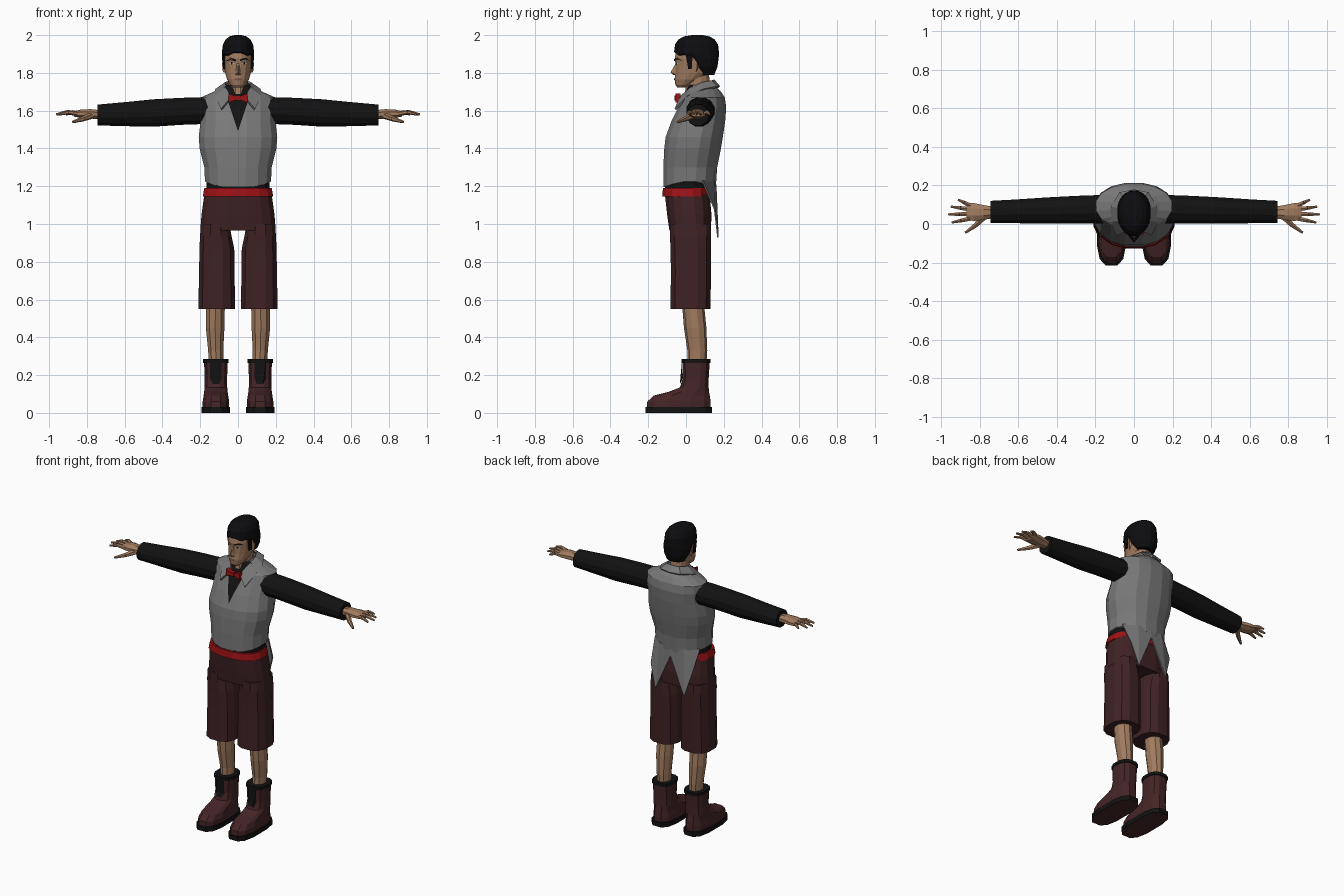
import bpy, bmesh, math
from mathutils import Vector
from mathutils.bvhtree import BVHTree

if "Cube" in bpy.data.objects:
    bpy.data.objects.remove(bpy.data.objects["Cube"])


def material(name, r, g, b):
    m = bpy.data.materials.new(name)
    m.use_nodes = True
    m.diffuse_color = (r, g, b, 1)
    node = m.node_tree.nodes["Principled BSDF"]
    node.inputs["Base Color"].default_value = (r, g, b, 1)
    node.inputs["Roughness"].default_value = 0.9
    return m


SKIN = material("skin", 0.36, 0.2, 0.115)
GREY = material("vest grey", 0.19, 0.19, 0.19)
BLACK = material("black cloth", 0.006, 0.006, 0.006)
HAIR = material("black hair", 0.004, 0.004, 0.005)
MAROON = material("maroon trousers", 0.05, 0.016, 0.018)
LEATHER = material("boot leather", 0.058, 0.018, 0.02)
RED = material("red silk", 0.34, 0.006, 0.008)
WHITE = material("eye white", 0.55, 0.52, 0.48)
LIPS = material("lips", 0.24, 0.1, 0.07)


def finish(name, bm, *mats):
    bmesh.ops.recalc_face_normals(bm, faces=bm.faces)
    me = bpy.data.meshes.new(name)
    bm.to_mesh(me)
    bm.free()
    for m in mats:
        me.materials.append(m)
    ob = bpy.data.objects.new(name, me)
    bpy.context.collection.objects.link(ob)
    return ob


def loft(rows, n=12, power=2.0, side=1, axis="z"):
    """Stack rings; a row is (height, centre a, half width a, low b, high b)."""
    bm = bmesh.new()
    rings = []
    top = math.cos(math.pi / n) ** (2 / power)
    for h, ca, ha, b0, b1 in rows:
        ring = []
        for i in range(n):
            t = 2 * math.pi * (i + 0.5) / n
            u, w = [math.copysign(abs(f(t)) ** (2 / power), f(t)) / top
                    for f in (math.cos, math.sin)]
            a, b = ca + ha * u, (b0 + b1) / 2 + (b1 - b0) / 2 * w
            p = (a, b, h) if axis == "z" else (h, a, b)
            ring.append(bm.verts.new((p[0] * side, p[1], p[2])))
        rings.append(ring)
    for lo, hi in zip(rings, rings[1:]):
        for i in range(n):
            j = (i + 1) % n
            bm.faces.new((lo[i], lo[j], hi[j], hi[i]))
    bm.faces.new(rings[0])
    bm.faces.new(rings[-1])
    return bm


def hull(name, points, mat):
    bm = bmesh.new()
    bmesh.ops.convex_hull(bm, input=[bm.verts.new(p) for p in points])
    return finish(name, bm, mat)


def plate(name, outline, target, mat, lift=0.004):
    """Thin patch of (x, z) points dropped onto the front of a target."""
    tree = BVHTree.FromObject(target, bpy.context.evaluated_depsgraph_get())
    bm = bmesh.new()
    verts = []
    for x, z in outline:
        hit = tree.ray_cast(Vector((x, -1, z)), Vector((0, 1, 0)))[0]
        verts.append(bm.verts.new((x, (hit.y if hit else 0) - lift, z)))
    face = bm.faces.new(verts)
    if face.normal.dot((0, -1, 0)) < 0:
        face.normal_flip()
    bmesh.ops.triangulate(bm, faces=[face])
    return finish(name, bm, mat)


def rod(name, path, radii, mat, sides=6):
    bm = bmesh.new()
    for a, b, ra, rb in zip(path, path[1:], radii, radii[1:]):
        a, b = Vector(a), Vector(b)
        m = (b - a).to_track_quat("Z", "Y").to_matrix().to_4x4()
        m.translation = (a + b) / 2
        bmesh.ops.create_cone(bm, cap_ends=True, segments=sides, radius1=ra,
                              radius2=rb, depth=(b - a).length, matrix=m)
    return finish(name, bm, mat)


# Vest, with the shirt showing in a V at the chest
bm = loft([(1.195, 0, .175, -.12, .158), (1.3, 0, .178, -.12, .165),
           (1.4, 0, .203, -.115, .185), (1.46, 0, .208, -.108, .195),
           (1.55, 0, .197, -.075, .208), (1.62, 0, .2, -.04, .213),
           (1.67, 0, .197, -.018, .205), (1.7, 0, .13, .0, .185),
           (1.735, 0, .07, .01, .15)], n=16, power=2.2)
for v in bm.verts:
    if v.co.z < 1.2:
        v.co.z += 0.03 * (abs(v.co.x) / 0.175) ** 3
SLOPE, VEE = 0.33, 1.49
for s in (1, -1):
    bmesh.ops.bisect_plane(bm, geom=bm.verts[:] + bm.edges[:] + bm.faces[:],
                           plane_co=(0, 0, VEE), plane_no=(s, 0, -SLOPE))
for f in bm.faces:
    c = f.calc_center_median()
    if c.y < 0.03 and abs(c.x) < SLOPE * (c.z - VEE):
        f.material_index = 1
finish("vest", bm, GREY, BLACK)

# Shirt waist, sash and hips
finish("shirt_waist", loft([(1.17, 0, .168, -.112, .13), (1.25, 0, .168, -.112, .14)],
                           n=16, power=2.2), BLACK)
finish("sash", loft([(1.145, 0, .187, -.126, .13), (1.19, 0, .178, -.122, .128)],
                    n=16, power=2.3), RED)
finish("trouser_hips", loft([(.965, 0, .2, -.088, .132), (1.05, 0, .193, -.1, .135),
                             (1.16, 0, .178, -.112, .125)], n=16, power=2.6), MAROON)

# Collar: half a strip, mirrored and thickened
inner = [(0, .15, 1.765), (.045, .135, 1.76), (.07, .08, 1.75), (.065, .02, 1.72), (.035, -.035, 1.675)]
outer = [(0, .18, 1.73), (.075, .165, 1.73), (.12, .09, 1.715), (.125, .01, 1.68), (.09, -.06, 1.61)]
bm = bmesh.new()
a, b = [[bm.verts.new(p) for p in row] for row in (inner, outer)]
for i in range(len(a) - 1):
    bm.faces.new((a[i], b[i], b[i + 1], a[i + 1]))
collar = finish("collar", bm, GREY)
collar.modifiers.new("mirror", "MIRROR")
collar.modifiers.new("thickness", "SOLIDIFY").thickness = 0.012

# Pointed vest tails
bm = bmesh.new()
p = [bm.verts.new(c) for c in ((0, .16, 1.21), (.09, .15, 1.23), (.165, .09, 1.23),
                               (.15, .155, 1.08), (.105, .173, .93), (0, .163, 1.17))]
bm.faces.new((p[0], p[1], p[4], p[5]))
bm.faces.new((p[1], p[2], p[3], p[4]))
tails = finish("vest_tails", bm, GREY)
tails.modifiers.new("mirror", "MIRROR")
tails.modifiers.new("thickness", "SOLIDIFY").thickness = 0.008

# Bow tie
for s, side in ((1, "left"), (-1, "right")):
    hull(side + "_bow", [(s * x, y, z) for y in (-.055, -.03) for x, z in
                         ((.005, 1.66), (.005, 1.675), (.05, 1.642), (.05, 1.69))], RED)
hull("bow_knot", [(x, y, z) for x in (-.01, .01) for y in (-.06, -.03)
                  for z in (1.655, 1.68)], RED)

# Neck and head
finish("neck", loft([(1.66, 0, .056, -.012, .14), (1.73, 0, .052, .0, .13),
                     (1.8, 0, .052, .0, .12)], n=12), SKIN)
head = finish("head", loft([(1.722, 0, .024, -.045, -.005), (1.735, 0, .04, -.056, .035),
                            (1.765, 0, .058, -.06, .09), (1.8, 0, .068, -.056, .135),
                            (1.845, 0, .075, -.055, .155), (1.875, 0, .077, -.06, .16),
                            (1.92, 0, .075, -.052, .16), (1.96, 0, .06, -.02, .14)],
                           n=16), SKIN)
hull("nose", [(-.006, -.052, 1.855), (.006, -.052, 1.855), (0, -.082, 1.803),
              (-.017, -.052, 1.79), (.017, -.052, 1.79), (0, -.07, 1.79)], SKIN)
plate("mouth", [(-.026, 1.766), (0, 1.759), (.026, 1.766), (.008, 1.774), (-.008, 1.774)], head, LIPS)

# Hair cap with a parted hairline
bm = loft([(1.79, 0, .058, .07, .15), (1.83, 0, .079, .025, .166),
           (1.88, 0, .085, -.015, .173), (1.902, 0, .086, -.063, .175),
           (1.95, 0, .08, -.058, .17), (1.977, 0, .066, -.04, .152),
           (1.993, 0, .045, -.01, .125), (2, 0, .018, .03, .09)], n=16)
for v in bm.verts:
    if v.co.y < -0.02 and 1.895 < v.co.z < 1.91:
        v.co.z += 0.018 - 0.5 * abs(v.co.x)
finish("hair", bm, HAIR)

for s, side in ((1, "left"), (-1, "right")):
    # Eyes, brows, ears and sideburns
    plate(side + "_eye", [(s * x, z) for x, z in ((.016, 1.848), (.032, 1.843), (.049, 1.849),
                                                (.033, 1.857))], head, WHITE)
    plate(side + "_iris", [(s * x, z) for x, z in ((.028, 1.844), (.037, 1.844), (.037, 1.857),
                                                 (.028, 1.857))], head, HAIR, 0.006)
    plate(side + "_brow", [(s * x, z) for x, z in ((.01, 1.863), (.04, 1.871), (.06, 1.864),
                                                 (.042, 1.881), (.012, 1.872))], head, HAIR)
    hull(side + "_ear", [(s * x, y, z) for x, y, z in
                         ((.066, .03, 1.8), (.07, .03, 1.85), (.086, .06, 1.855),
                          (.08, .055, 1.805), (.07, .065, 1.83))], SKIN)
    hull(side + "_sideburn", [(s * x, y, z) for x in (.06, .08) for y, z in
                              ((.0, 1.89), (.035, 1.89), (.012, 1.82), (.03, 1.82))], HAIR)

    # Sleeve
    finish(side + "_sleeve", loft([(.16, .077, .074, 1.53, 1.672), (.3, .074, .072, 1.525, 1.668),
                                   (.45, .07, .068, 1.515, 1.66), (.6, .066, .062, 1.518, 1.645),
                                   (.745, .062, .058, 1.522, 1.632)],
                                  n=12, side=s, axis="x"), BLACK)
    # Hand
    finish(side + "_palm", loft([(.73, .06, .03, 1.555, 1.603), (.78, .06, .038, 1.558, 1.608),
                                 (.83, .062, .046, 1.562, 1.606), (.868, .064, .044, 1.568, 1.598)],
                                n=8, side=s, axis="x"), SKIN)
    fingers = {"index": (.028, .945, .008), "middle": (.052, .963, .05),
               "ring": (.076, .95, .09), "little": (.096, .912, .126)}
    for label, (y0, x1, y1) in fingers.items():
        rod(f"{side}_{label}_finger", [(s * .85, y0, 1.584), (s * (.85 + x1) / 2, (y0 + y1) / 2, 1.592),
                                       (s * x1, y1, 1.58)], (.013, .011, .006), SKIN)
    rod(side + "_thumb", [(s * .775, .04, 1.575), (s * .82, -.005, 1.557),
                          (s * .875, -.045, 1.54)], (.019, .014, .007), SKIN)

    # Trouser leg and shin
    finish(side + "_trouser_leg", loft([(.55, .113, .097, -.082, .13), (.75, .112, .094, -.08, .132),
                                        (.87, .112, .092, -.082, .132), (.94, .118, .083, -.085, .132),
                                        (1.0, .12, .075, -.085, .13)],
                                       n=12, power=2.5, side=s), MAROON)
    finish(side + "_shin", loft([(.25, .116, .038, .01, .105), (.33, .118, .04, .01, .11),
                                 (.45, .121, .049, -.008, .105), (.6, .119, .05, -.02, .09)],
                                n=10, side=s), SKIN)

    # Boot: sole, upper, cuff and tongue
    bm = loft([(0, .117, .075, -.215, .138), (.03, .117, .075, -.215, .138)], n=12, power=3, side=s)
    bm.normal_update()
    for f in bm.faces:
        if len(f.verts) > 4 and f.calc_center_median().z < 0.01:
            f.material_index = 1
    finish(side + "_sole", bm, BLACK, LEATHER)
    boot = finish(side + "_boot", loft([(.028, .117, .07, -.208, .13), (.06, .117, .07, -.205, .13),
                                        (.092, .117, .065, -.17, .126), (.112, .117, .062, -.09, .122),
                                        (.135, .117, .06, -.032, .12), (.18, .117, .059, -.018, .12),
                                        (.275, .117, .063, -.02, .126)],
                                       n=12, power=2.6, side=s), LEATHER)
    finish(side + "_cuff", loft([(.265, .117, .067, -.025, .131), (.285, .117, .067, -.025, .131)],
                                n=12, power=2.6, side=s), BLACK)
    plate(side + "_tongue", [(s * x, z) for x, z in ((.087, .27), (.087, .18), (.1, .152), (.134, .152),
                                                   (.147, .18), (.147, .27))], boot, BLACK, 0.006)
